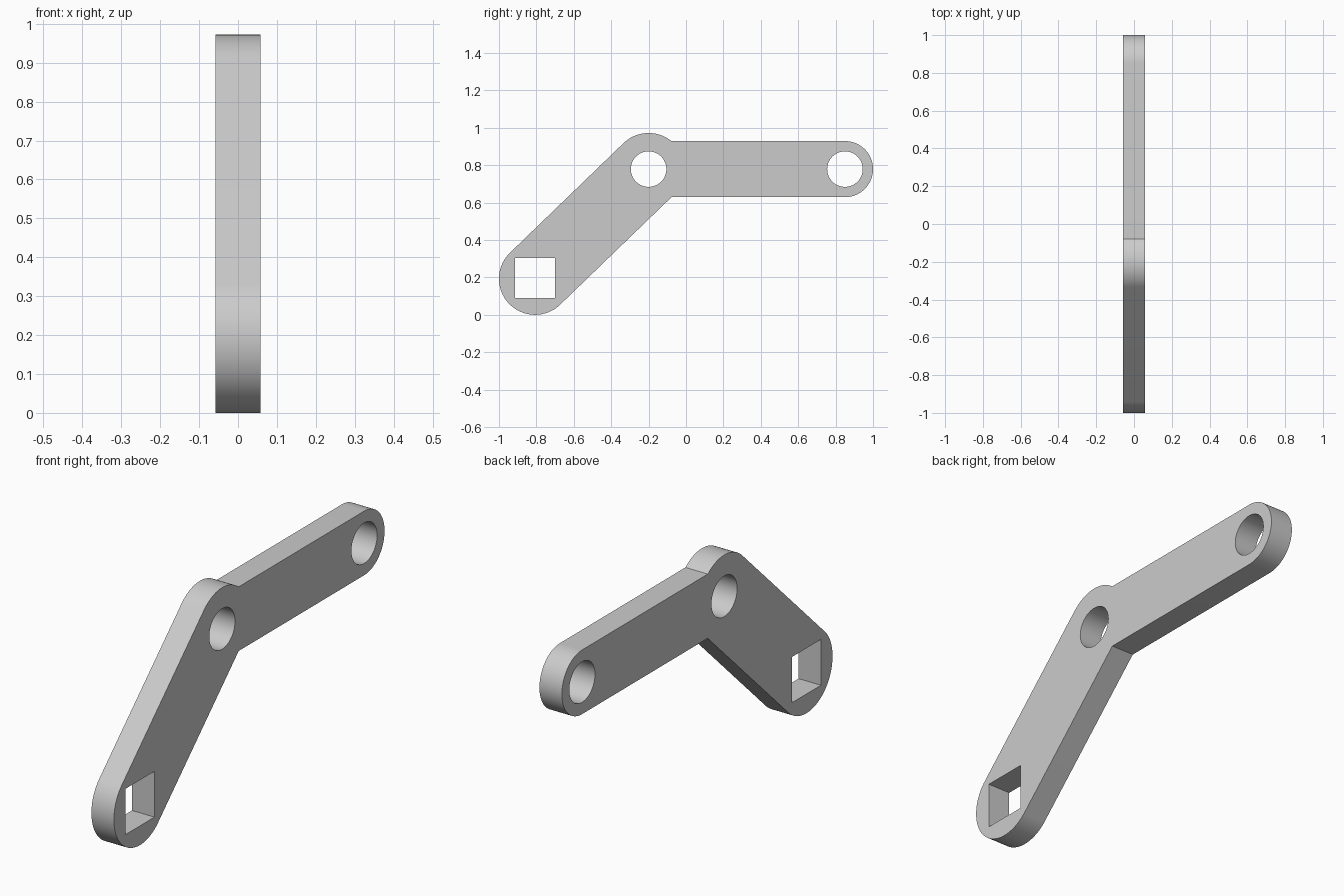
import bpy
import bmesh
from math import sin, cos, asin, atan2, pi
from mathutils import Vector

cube = bpy.data.objects.get("Cube")
if cube:
    bpy.data.objects.remove(cube)

# Plate dimensions; 2D points are (y, z)
HALF_THICK = 0.058
BIG_R, SMALL_R, HOLE_R = 0.193, 0.15, 0.095
foot = Vector((-0.807, 0.193))
elbow = Vector((-0.2, 0.779))
tip = Vector((0.85, 0.779))
SQUARE_HALF = 0.107


def arc(centre, radius, start, end, steps):
    angles = [start + (end - start) * i / steps for i in range(steps + 1)]
    return [centre + radius * Vector((cos(a), sin(a))) for a in angles]


# Outline: tip round, elbow shoulder, foot round, inner corner
direction = (elbow - foot).normalized()
slope = atan2(direction.y, direction.x)
outline = arc(tip, SMALL_R, -pi / 2, pi / 2, 40)
outline += arc(elbow, BIG_R, asin(SMALL_R / BIG_R), slope + pi / 2, 24)
outline += arc(foot, BIG_R, slope + pi / 2, slope + 3 * pi / 2, 48)
inner_z = tip.y - SMALL_R
start = outline[-1]
outline.append(start + direction * ((inner_z - start.y) / direction.y))

# Two round holes and a square socket
holes = [arc(c, HOLE_R, 0, 2 * pi, 48)[:-1] for c in (elbow, tip)]
socket_centre = foot + Vector((0, 0.004))
holes.append([socket_centre + SQUARE_HALF * Vector(s)
              for s in ((-1, -1), (1, -1), (1, 1), (-1, 1))])

# Fill the profile and extrude it to the plate thickness
bm = bmesh.new()
edges = []
for loop in [outline] + holes:
    verts = [bm.verts.new((-HALF_THICK, p.x, p.y)) for p in loop]
    edges += [bm.edges.new((verts[i - 1], v)) for i, v in enumerate(verts)]
bmesh.ops.triangle_fill(bm, edges=edges, use_beauty=True, normal=(1, 0, 0))
result = bmesh.ops.extrude_face_region(bm, geom=bm.faces[:], use_keep_orig=True)
moved = [g for g in result["geom"] if isinstance(g, bmesh.types.BMVert)]
bmesh.ops.translate(bm, verts=moved, vec=(2 * HALF_THICK, 0, 0))
bmesh.ops.recalc_face_normals(bm, faces=bm.faces[:])

mesh = bpy.data.meshes.new("bent_lever_arm")
bm.to_mesh(mesh)
bm.free()
lever = bpy.data.objects.new("bent_lever_arm", mesh)
bpy.context.collection.objects.link(lever)

# Plain grey metal
grey = bpy.data.materials.new("light_grey")
grey.use_nodes = True
colour = (0.6, 0.6, 0.6, 1)
grey.diffuse_color = colour
grey.node_tree.nodes["Principled BSDF"].inputs["Base Color"].default_value = colour
mesh.materials.append(grey)

# Smooth rounds, sharp rims
bpy.ops.object.select_all(action="DESELECT")
lever.select_set(True)
bpy.context.view_layer.objects.active = lever
bpy.ops.object.shade_smooth_by_angle(angle=pi / 6)
